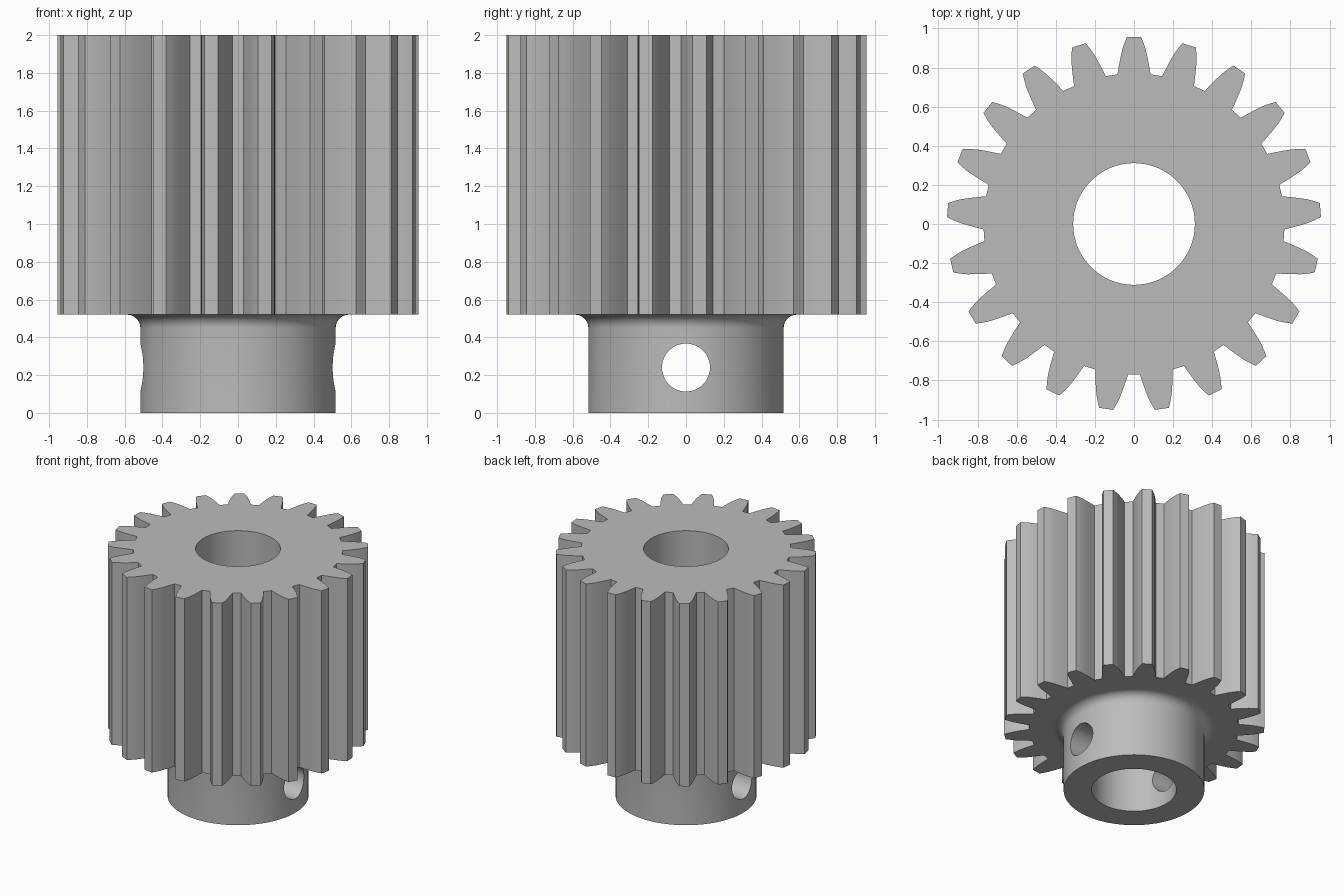
import bpy, bmesh
from math import pi, sin, cos, radians
from mathutils import Matrix, Vector

cube = bpy.data.objects.get("Cube")
if cube:
    bpy.data.objects.remove(cube, do_unlink=True)

TEETH, HEIGHT, GEAR_BOTTOM = 21, 2.0, 0.52
HUB_R, BORE_R, FILLET = 0.517, 0.311, 0.07
SEGMENTS = 128

steel = bpy.data.materials.new("grey steel")
steel.use_nodes = True
color = (0.5, 0.5, 0.5, 1)
steel.diffuse_color = color
steel.node_tree.nodes["Principled BSDF"].inputs["Base Color"].default_value = color


def make_object(name, bm):
    bmesh.ops.recalc_face_normals(bm, faces=bm.faces)
    mesh = bpy.data.meshes.new(name)
    bm.to_mesh(mesh)
    bm.free()
    mesh.materials.append(steel)
    obj = bpy.data.objects.new(name, mesh)
    bpy.context.collection.objects.link(obj)
    return obj


def cylinder(name, radius, depth, matrix):
    bm = bmesh.new()
    bmesh.ops.create_cone(bm, cap_ends=True, segments=SEGMENTS, radius1=radius,
                          radius2=radius, depth=depth, matrix=matrix)
    return make_object(name, bm)


def combine(target, tool, operation):
    mod = target.modifiers.new(tool.name, 'BOOLEAN')
    mod.operation, mod.solver, mod.object = operation, 'EXACT', tool
    tool.hide_render = True
    bpy.context.view_layer.objects.active = target
    bpy.ops.object.modifier_apply(modifier=mod.name)
    bpy.data.objects.remove(tool, do_unlink=True)


# Toothed body: one tooth outline (half width, distance from axis) repeated round
flank = [(0.085, 0.765), (0.077, 0.81), (0.0695, 0.85),
         (0.0605, 0.89), (0.049, 0.925), (0.036, 0.956)]
tooth = [Vector((-w, r, 0)) for w, r in flank]
tooth += [Vector((w, r, 0)) for w, r in reversed(flank)]
bm = bmesh.new()
outline = []
for i in range(TEETH):
    turn = Matrix.Rotation(-2 * pi * i / TEETH, 3, 'Z')
    outline += [bm.verts.new(turn @ p + Vector((0, 0, GEAR_BOTTOM))) for p in tooth]
base = bm.faces.new(outline)
top = bmesh.ops.extrude_face_region(bm, geom=[base], use_keep_orig=True)["geom"]
bmesh.ops.translate(bm, vec=(0, 0, HEIGHT - GEAR_BOTTOM),
                    verts=[v for v in top if isinstance(v, bmesh.types.BMVert)])
gear = make_object("pinion_gear", bm)

# Hub: turned profile flaring into the gear with a fillet
profile = [(0, 0), (HUB_R, 0)]
for step in range(9):
    a = radians(90 * step / 8)
    profile.append((HUB_R + FILLET * (1 - cos(a)), GEAR_BOTTOM - FILLET * (1 - sin(a))))
profile += [(HUB_R + FILLET, GEAR_BOTTOM + 0.1), (0, GEAR_BOTTOM + 0.1)]
bm = bmesh.new()
verts = [bm.verts.new((r, 0, z)) for r, z in profile]
edges = [bm.edges.new(pair) for pair in zip(verts, verts[1:])]
bmesh.ops.spin(bm, geom=verts + edges, cent=(0, 0, 0), axis=(0, 0, 1),
               angle=2 * pi, steps=SEGMENTS, use_merge=True)
bmesh.ops.remove_doubles(bm, verts=bm.verts, dist=1e-5)
combine(gear, make_object("hub", bm), 'UNION')

# Shaft bore and the cross hole for the set screws
combine(gear, cylinder("shaft_bore", BORE_R, 3, Matrix.Translation((0, 0, 1))), 'DIFFERENCE')
across = Matrix.Translation((0, 0, 0.24)) @ Matrix.Rotation(pi / 2, 4, 'Y')
combine(gear, cylinder("screw_hole", 0.127, 2, across), 'DIFFERENCE')

# Smooth round surfaces, crisp machined edges
bpy.ops.object.select_all(action='DESELECT')
gear.select_set(True)
bpy.context.view_layer.objects.active = gear
bpy.ops.object.shade_smooth_by_angle(angle=radians(25))
